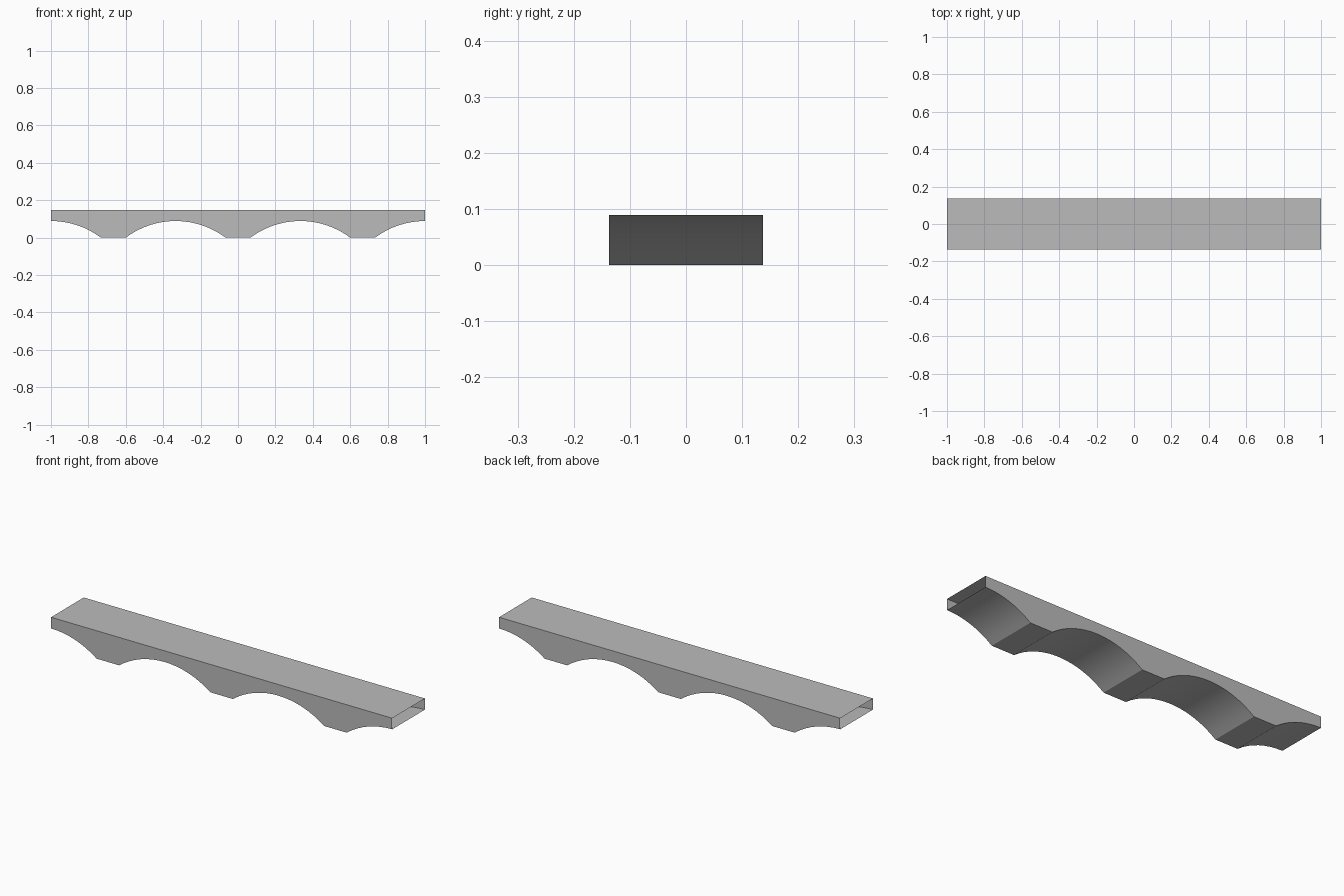
import bpy, bmesh, math

if "Cube" in bpy.data.objects:
    bpy.data.objects.remove(bpy.data.objects["Cube"], do_unlink=True)

HALF_WIDTH = 0.137
TOP = 0.148
RISE = 0.089
SPAN = 0.267            # half width of one arch
RADIUS = (SPAN**2 + RISE**2) / (2 * RISE)
SWEEP = math.asin(SPAN / RADIUS)
STEPS = 8               # segments per half arch

stone = bpy.data.materials.new("stone_grey")
stone.use_nodes = True
grey = (0.5, 0.5, 0.5, 1)
stone.diffuse_color = grey
stone.node_tree.nodes["Principled BSDF"].inputs["Base Color"].default_value = grey


def arch(centre, first, last):
    """Arc points from step first to step last around the crown."""
    points = []
    for i in range(first, last + 1):
        a = SWEEP * i / STEPS
        points.append((centre + RADIUS * math.sin(a),
                       RISE - RADIUS * (1 - math.cos(a))))
    return points


# Underside: half arch, two full arches, half arch, with flat piers between
under = (arch(-1, 0, STEPS) + arch(-1 / 3, -STEPS, STEPS)
         + arch(1 / 3, -STEPS, STEPS) + arch(1, -STEPS, 0))
deck = [(1, TOP), (-1, TOP)]

bm = bmesh.new()
front = [bm.verts.new((x, -HALF_WIDTH, z)) for x, z in under + deck]
back = [bm.verts.new((x, HALF_WIDTH, z)) for x, z in under + deck]

# Side walls
bm.faces.new(front)
bm.faces.new(back[::-1])

# Underside and deck; both ends stay open so segments can join
end = len(under) - 1
for i in list(range(end)) + [end + 1]:
    bm.faces.new((front[i + 1], front[i], back[i], back[i + 1]))

mesh = bpy.data.meshes.new("bridge_segment")
bm.to_mesh(mesh)
bm.free()
mesh.materials.append(stone)
bridge = bpy.data.objects.new("bridge_segment", mesh)
bpy.context.collection.objects.link(bridge)

bpy.context.view_layer.objects.active = bridge
bridge.select_set(True)
bpy.ops.object.shade_smooth_by_angle(angle=math.radians(25))
